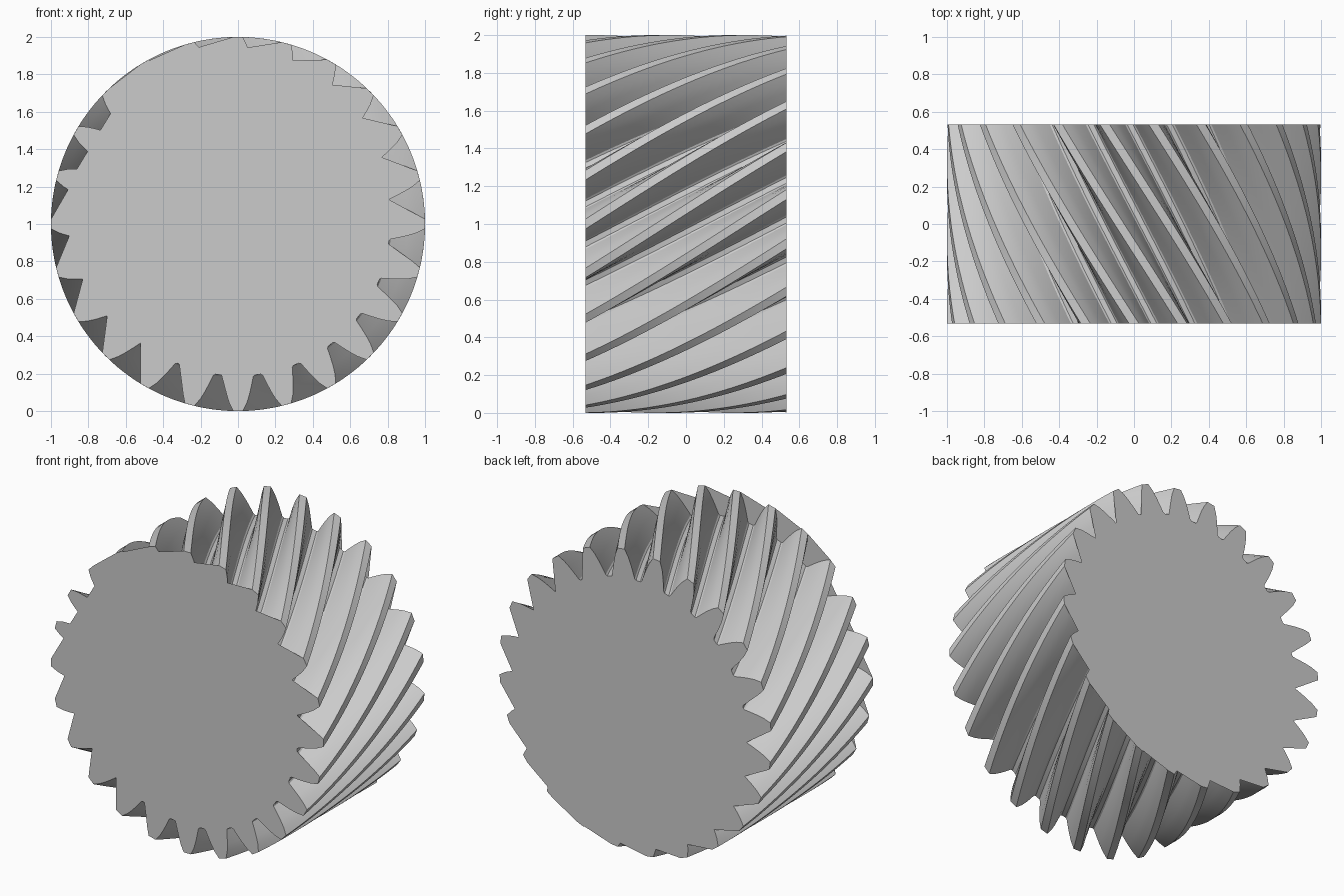
import bpy, bmesh, math

if "Cube" in bpy.data.objects:
    bpy.data.objects.remove(bpy.data.objects["Cube"])

TEETH = 24
HALF = 0.532           # half of the face width along y
TWIST = 39.0           # degrees of helix from front to back
STEPS = 32

# one tooth gap: (degrees from gap centre, radius), rounded root to tip
HALF_GAP = [(1.1, 0.812), (1.8, 0.82), (2.2, 0.84), (2.8, 0.87),
            (3.6, 0.91), (4.6, 0.955), (6.0, 1.0)]
GAP = [(-a, r) for a, r in reversed(HALF_GAP)] + HALF_GAP

# full gear outline as polar points, counter-clockwise seen from the front
outline = [(7.5 + k * 360 / TEETH + a, r) for k in range(TEETH) for a, r in GAP]
N = len(outline)

bm = bmesh.new()

# twisted tooth flanks
rings = []
for s in range(STEPS + 1):
    t = s / STEPS
    ring = []
    for a, r in outline:
        ang = math.radians(a + TWIST * t)
        ring.append(bm.verts.new((r * math.cos(ang), -HALF + 2 * HALF * t,
                                  1 + r * math.sin(ang))))
    rings.append(ring)
for lo, hi in zip(rings, rings[1:]):
    for i in range(N):
        j = (i + 1) % N
        bm.faces.new((lo[i], lo[j], hi[j], hi[i]))


def fan_cap(ring, angle, back, own_teeth=()):
    """End plate fanned from one tooth tip; it bridges the gaps beside that tip.
    own_teeth: (outline angle, base radius) of teeth filled separately."""
    p = (math.cos(math.radians(angle)), 1 + math.sin(math.radians(angle)))
    h = min(range(N), key=lambda i: (ring[i].co.x - p[0]) ** 2 + (ring[i].co.z - p[1]) ** 2)
    vs = [bm.verts.new(v.co) for v in ring]
    o = vs[h]

    def face(*v):
        bm.faces.new(v[::-1] if back else v)

    skip = set()
    for n, (mid, base) in enumerate(own_teeth):
        tooth = [i for i in range(N) if abs(outline[i][0] - mid) < 7.5 and outline[i][1] > base]
        face(*[vs[i] for i in tooth])
        skip.update(tooth[1:-1])
        if n == 0:                      # plate bridging to the nearest of these teeth
            tip = next(i for i in tooth if outline[i][1] > 0.99)
            face(o, vs[tip], vs[tooth[0]])
    order = [(h + k) % N for k in range(1, N)]
    order = [i for i in order if i not in skip]
    for i, j in zip(order, order[1:]):
        a, b = vs[i], vs[j]
        area = ((a.co.x - o.co.x) * (b.co.z - o.co.z)
                - (a.co.z - o.co.z) * (b.co.x - o.co.x))
        if area > 1e-7:
            face(o, a, b)


# end plates
fan_cap(rings[0], 121.5, False, [(135, 0.86), (150, 0.86), (165, 0.9)])
fan_cap(rings[-1], -66.0, True)
bmesh.ops.delete(bm, geom=[v for v in bm.verts if not v.link_faces], context='VERTS')

mesh = bpy.data.meshes.new("helical_gear")
bm.to_mesh(mesh)
bm.free()
gear = bpy.data.objects.new("helical_gear", mesh)
bpy.context.collection.objects.link(gear)
bpy.context.view_layer.objects.active = gear
gear.select_set(True)
bpy.ops.object.shade_smooth_by_angle(angle=math.radians(25))
